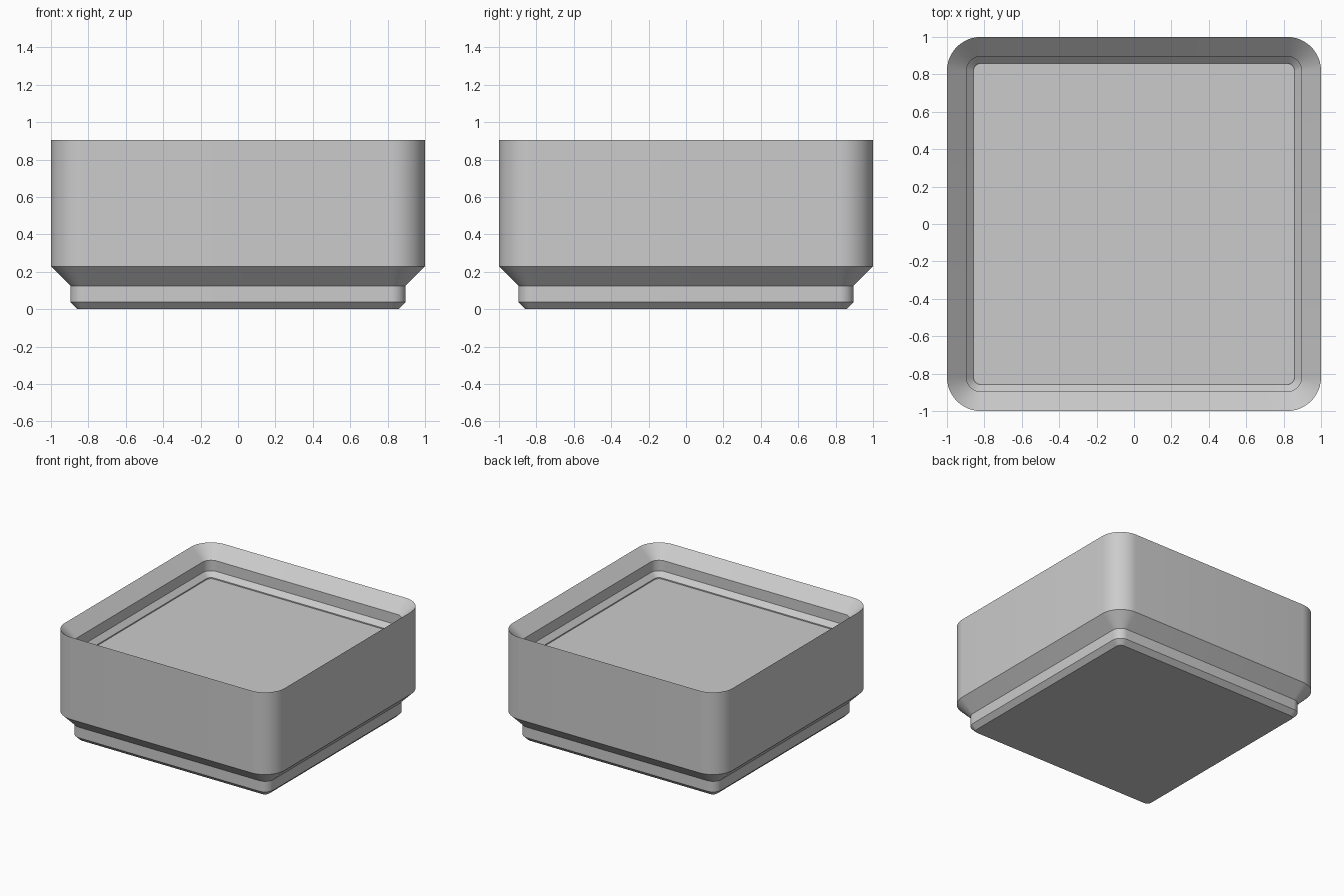
import bpy, bmesh, math

if "Cube" in bpy.data.objects:
    bpy.data.objects.remove(bpy.data.objects["Cube"])

SEGMENTS = 12  # steps per rounded corner


def ring(bm, half, radius, z):
    """Rounded square of vertices at height z."""
    verts = []
    c = half - radius
    for k, (sx, sy) in enumerate([(1, 1), (-1, 1), (-1, -1), (1, -1)]):
        for i in range(SEGMENTS + 1):
            a = math.pi / 2 * (k + i / SEGMENTS)
            verts.append(bm.verts.new((sx * c + radius * math.cos(a),
                                       sy * c + radius * math.sin(a), z)))
    return verts


# Wall section: inset from the outer face and height, from foot to rim to floor
TOP = 0.904
section = [
    (0.142, 0.0), (0.104, 0.038), (0.104, 0.125), (0.0, 0.229),  # stepped foot
    (0.0, TOP),                                                  # outer wall, rim
    (0.104, TOP - 0.098), (0.104, TOP - 0.185),                  # stacking lip
    (0.142, TOP - 0.223), (0.142, TOP - 0.232),                  # floor edge
]

bm = bmesh.new()
rings = [ring(bm, 1 - inset, 0.181 - inset, z) for inset, z in section]
for low, high in zip(rings, rings[1:]):
    n = len(low)
    for i in range(n):
        j = (i + 1) % n
        bm.faces.new((low[i], low[j], high[j], high[i]))
bm.faces.new(list(reversed(rings[0])))  # underside
bm.faces.new(rings[-1])                 # inner floor

mesh = bpy.data.meshes.new("stacking_block")
bm.to_mesh(mesh)
bm.free()
block = bpy.data.objects.new("stacking_block", mesh)
bpy.context.collection.objects.link(block)

# Plain grey finish
grey = bpy.data.materials.new("light_grey")
grey.diffuse_color = (0.6, 0.6, 0.6, 1)
grey.use_nodes = True
grey.node_tree.nodes["Principled BSDF"].inputs["Base Color"].default_value = grey.diffuse_color
mesh.materials.append(grey)

# Smooth corners, crisp edges between steps
bpy.context.view_layer.objects.active = block
block.select_set(True)
bpy.ops.object.shade_smooth_by_angle(angle=math.radians(25))
